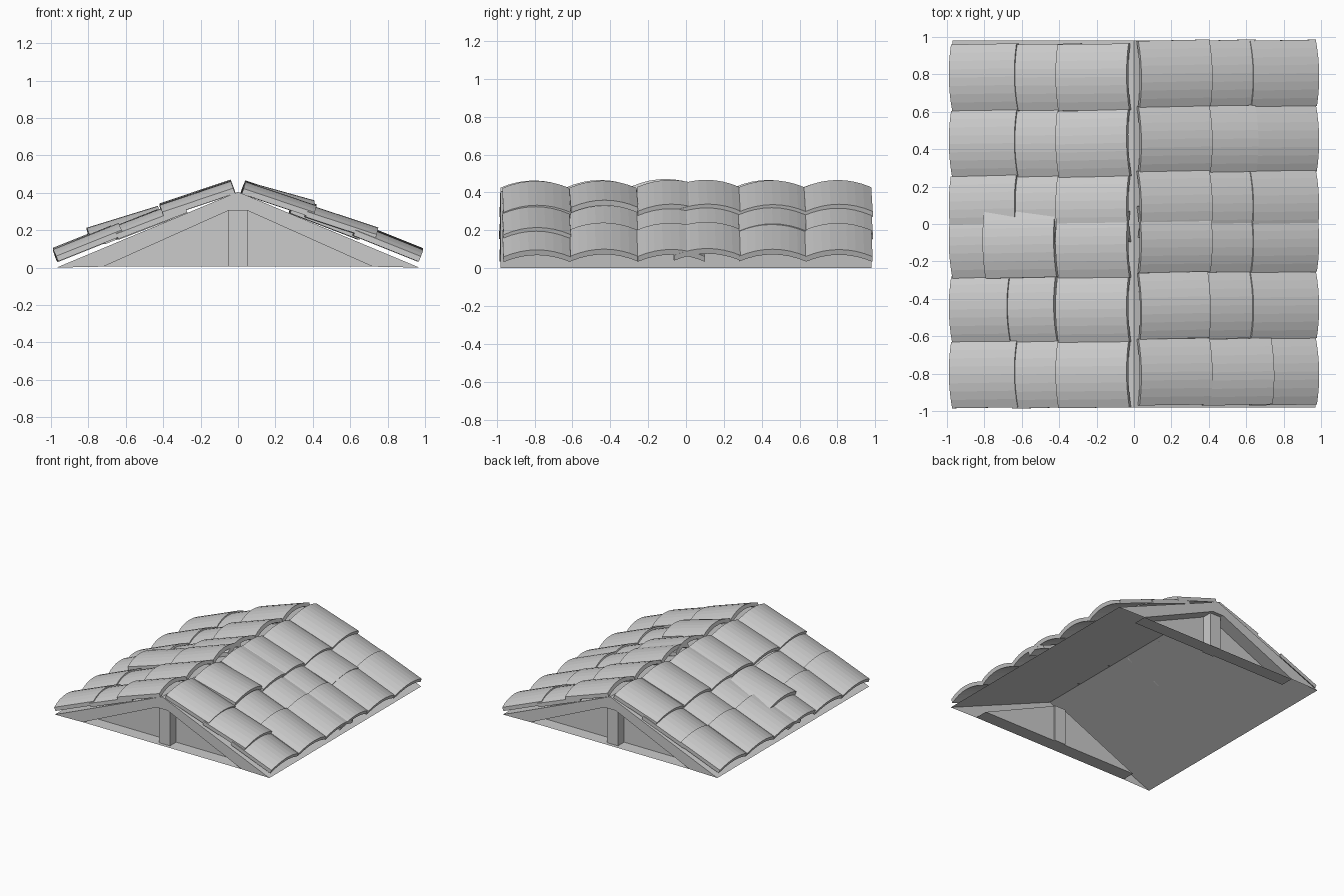
import bpy, bmesh, math, random
from mathutils import Vector

if "Cube" in bpy.data.objects:
    bpy.data.objects.remove(bpy.data.objects["Cube"])

random.seed(4)


def finish(bm, name):
    bmesh.ops.remove_doubles(bm, verts=bm.verts, dist=1e-4)
    bmesh.ops.recalc_face_normals(bm, faces=bm.faces)
    me = bpy.data.meshes.new(name)
    bm.to_mesh(me)
    bm.free()
    ob = bpy.data.objects.new(name, me)
    bpy.context.collection.objects.link(ob)
    return ob


def face(bm, pts):
    bm.faces.new([bm.verts.new(p) for p in pts])


# Thin roof deck with recessed gable ends, open underneath
Y, WALL, EAVE, RIDGE = 0.98, 0.87, 0.97, 0.405
opening = [(-0.72, 0.005), (-0.05, 0.305), (0.05, 0.305), (0.72, 0.005)]
rim = [(-EAVE, 0)] + opening + [(EAVE, 0), (0, RIDGE)]
bm = bmesh.new()
for s in (-1, 1):
    face(bm, [(s * EAVE, -Y, 0), (s * EAVE, Y, 0), (0, Y, RIDGE), (0, -Y, RIDGE)])
    face(bm, [(x, s * Y, z) for x, z in rim])
    face(bm, [(x, s * WALL, z) for x, z in opening])
    for i in range(4):
        a, b = opening[i], opening[(i + 1) % 4]
        face(bm, [(a[0], s * Y, a[1]), (b[0], s * Y, b[1]),
                  (b[0], s * WALL, b[1]), (a[0], s * WALL, a[1])])
finish(bm, "roof_shell")

# King post in each gable
for s, name in ((-1, "front_post"), (1, "back_post")):
    bm = bmesh.new()
    bmesh.ops.create_cube(bm, size=1)
    for v in bm.verts:
        v.co = (v.co.x * 0.1, s * 0.905 + v.co.y * 0.09, 0.155 + v.co.z * 0.3)
    finish(bm, name)


# Arched tile whose crown runs from the upper end p to the lower end q
def tile(name, side, yc, p, q, width=0.355, sag=0.04, thick=0.03, seg=8):
    up, low = Vector((side * p[0], yc, p[1])), Vector((side * q[0], yc, q[1]))
    d = (low - up).normalized()
    n = Vector((-d.z, 0, d.x)) * side
    yaw = 0.02 + random.uniform(-0.01, 0.01)
    bm = bmesh.new()
    rings = []
    for end in (up, low):
        outer, inner = [], []
        for i in range(seg + 1):
            t = 2 * i / seg - 1
            c = end - n * sag * t * t
            c.y += t * width / 2 + yaw * (end.x - (up.x + low.x) / 2)
            c.x -= yaw * t * width / 2
            outer.append(bm.verts.new(c))
            inner.append(bm.verts.new(c - n * thick))
        rings.append(outer + inner[::-1])
    a, b = rings
    m = len(a)
    for i in range(m):
        j = (i + 1) % m
        bm.faces.new((a[i], a[j], b[j], b[i]))
    for r in rings:
        for i in range(seg):
            bm.faces.new((r[i], r[i + 1], r[m - 2 - i], r[m - 1 - i]))
    finish(bm, name)


# Crown lines (distance from ridge, height) of the three courses
courses = {"top": ((0.04, 0.463), (0.42, 0.335)),
           "middle": ((0.30, 0.357), (0.67, 0.215)),
           "bottom": ((0.64, 0.238), (0.99, 0.098))}
columns = {-1: (0.785, 0.43, 0.08, -0.11, -0.455, -0.805),
           1: (0.805, 0.455, 0.11, -0.08, -0.435, -0.79)}
# Slipped or lifted tiles
special = {(-1, 3, "middle"): ((0.43, 0.325), (0.81, 0.208)),
           (-1, 4, "middle"): ((0.43, 0.312), (0.74, 0.19)),
           (-1, 4, "bottom"): ((0.68, 0.225), (0.99, 0.098)),
           (1, 5, "middle"): ((0.38, 0.335), (0.75, 0.213)),
           (1, 1, "middle"): ((0.30, 0.36), (0.665, 0.236)),
           (1, 4, "top"): ((0.04, 0.463), (0.41, 0.36))}
for side, ys in columns.items():
    for k, yc in enumerate(ys):
        lift = 0.006 if (side, k) in ((-1, 3), (1, 2)) else 0
        for course, ends in courses.items():
            p, q = special.get((side, k, course), ends)
            dz = lift + random.uniform(-0.003, 0.003)
            tile(f"{'left' if side < 0 else 'right'}_{course}_tile_{k + 1}", side, yc,
                 (p[0], p[1] + dz), (q[0], q[1] + dz))
